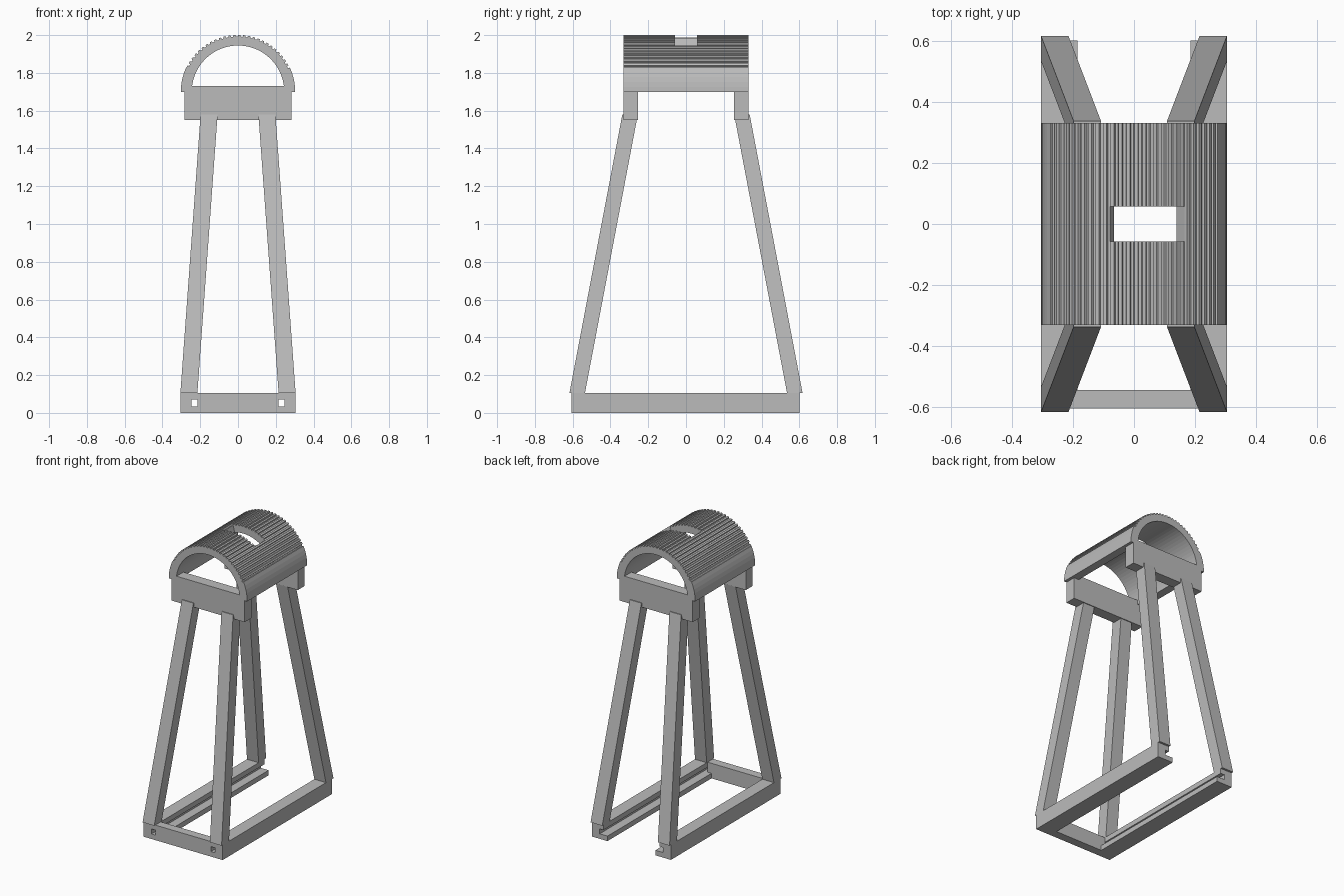
import bpy, bmesh, math
from mathutils import Vector

cube = bpy.data.objects.get("Cube")
if cube:
    bpy.data.objects.remove(cube, do_unlink=True)

grey = bpy.data.materials.new("plain_grey")
grey.use_nodes = True
grey.diffuse_color = (0.5, 0.5, 0.5, 1)
grey.node_tree.nodes["Principled BSDF"].inputs["Base Color"].default_value = (0.5, 0.5, 0.5, 1)


def finish(name, bm):
    bmesh.ops.recalc_face_normals(bm, faces=bm.faces)
    mesh = bpy.data.meshes.new(name)
    bm.to_mesh(mesh)
    bm.free()
    mesh.materials.append(grey)
    obj = bpy.data.objects.new(name, mesh)
    bpy.context.collection.objects.link(obj)
    return obj


def loft(name, start, end):
    """Solid between two matching loops of points."""
    bm = bmesh.new()
    a = [bm.verts.new(p) for p in start]
    b = [bm.verts.new(p) for p in end]
    bm.faces.new(a)
    bm.faces.new(b[::-1])
    for i in range(len(a)):
        j = (i + 1) % len(a)
        bm.faces.new((a[i], b[i], b[j], a[j]))
    return finish(name, bm)


def extrude_y(name, profile, y0, y1):
    return loft(name, [(x, y0, z) for x, z in profile], [(x, y1, z) for x, z in profile])


def box(name, x0, x1, y0, y1, z0, z1):
    return extrude_y(name, [(x0, z0), (x1, z0), (x1, z1), (x0, z1)], y0, y1)


def rect(cx, cy, z, half_x=0.045, half_y=0.041):
    return [(cx + sx * half_x, cy + sy * half_y, z)
            for sx, sy in ((-1, -1), (1, -1), (1, 1), (-1, 1))]


# Base: front bar and two grooved side rails, open at the back
box("base_front_bar", -0.215, 0.215, -0.605, -0.545, 0, 0.105)
rail = [(0.305, 0), (0.185, 0), (0.185, 0.035), (0.245, 0.035),
        (0.245, 0.07), (0.215, 0.07), (0.215, 0.105), (0.305, 0.105)]
for side, sx in (("left", 1), ("right", -1)):
    extrude_y(side + "_base_rail", [(sx * x, z) for x, z in rail], -0.605, 0.602)

# Four splayed legs
for side, sx in (("left", 1), ("right", -1)):
    for end, sy in (("front", -1), ("back", 1)):
        loft(f"{end}_{side}_leg", rect(sx * 0.26, sy * 0.576, 0.105),
             rect(sx * 0.153, sy * 0.296, 1.58))

# Cross blocks under both ends of the arch
box("front_cross_block", -0.283, 0.283, -0.331, -0.255, 1.55, 1.73)
box("back_cross_block", -0.283, 0.283, 0.255, 0.331, 1.55, 1.73)

# Ribbed arch
CENTRE_Z, INNER, LOW, HIGH = 1.70, 0.245, 0.292, 0.303


def polar(r, deg):
    t = math.radians(deg)
    return (r * math.cos(t), CENTRE_Z + r * math.sin(t))


outer = [polar(HIGH, a) for a in (0, 5, 10, 15, 20, 25)]
teeth = 26
step = 130 / teeth
for i in range(teeth):
    a = 25 + i * step
    outer += [polar(LOW, a + 0.05 * step), polar(LOW, a + 0.4 * step),
              polar(HIGH - 0.002, a + 0.5 * step), polar(HIGH - 0.002, a + 0.95 * step)]
outer += [polar(HIGH, a) for a in (155, 160, 165, 170, 175, 180)]
inner = [polar(INNER, a) for a in range(180, -1, -5)]
arch = extrude_y("ribbed_arch", outer + inner, -0.331, 0.331)

# Off-centre slot through the crown, cut radially
slot = [polar(0.2, 55.5), polar(0.4, 55.5), polar(0.4, 105.5), polar(0.2, 105.5)]
cutter = extrude_y("slot_cutter", slot, -0.057, 0.057)
cutter.hide_render = True
cutter.hide_set(True)
cut = arch.modifiers.new("slot", "BOOLEAN")
cut.operation = "DIFFERENCE"
cut.solver = "EXACT"
cut.object = cutter
